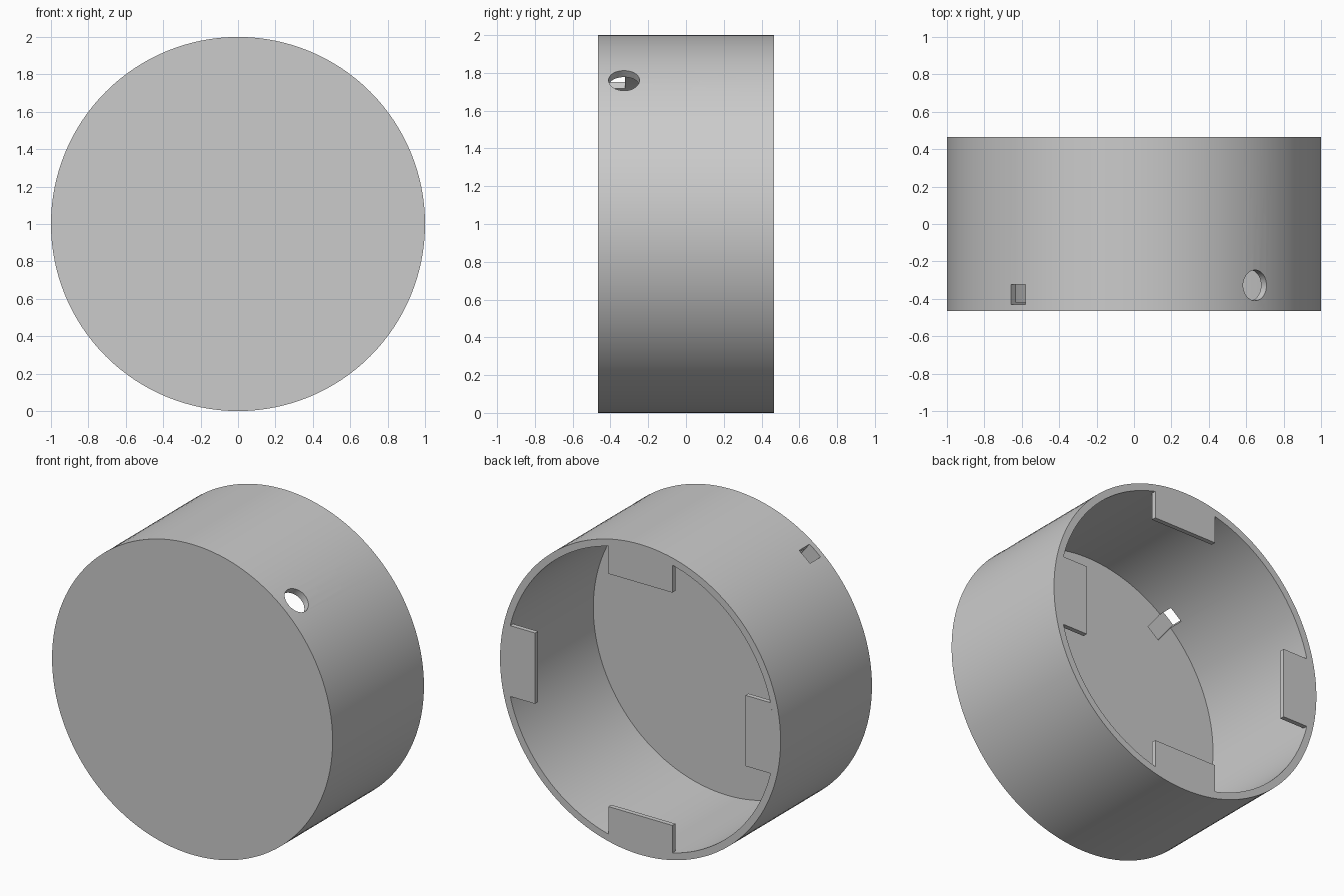
import bpy, bmesh, math
from mathutils import Matrix, Vector

if "Cube" in bpy.data.objects:
    bpy.data.objects.remove(bpy.data.objects["Cube"])

OUTER, INNER = 1.0, 0.955
FRONT, FLOOR, BACK = -0.465, -0.42, 0.465
SEGMENTS = 128
CENTRE = Vector((0, 0, 1))

grey = bpy.data.materials.new("plain grey")
grey.use_nodes = True
grey.diffuse_color = (0.6, 0.6, 0.6, 1)
grey.node_tree.nodes["Principled BSDF"].inputs["Base Color"].default_value = (0.6, 0.6, 0.6, 1)


def make_object(name, bm):
    bmesh.ops.recalc_face_normals(bm, faces=bm.faces)
    mesh = bpy.data.meshes.new(name)
    bm.to_mesh(mesh)
    bm.free()
    mesh.materials.append(grey)
    obj = bpy.data.objects.new(name, mesh)
    bpy.context.collection.objects.link(obj)
    return obj


def smooth(obj):
    bpy.ops.object.select_all(action='DESELECT')
    obj.select_set(True)
    bpy.context.view_layer.objects.active = obj
    bpy.ops.object.shade_smooth_by_angle(angle=math.radians(30))


def radial(angle, y):
    """Place local z along a spoke of the drum at the given angle."""
    spoke = Vector((math.cos(angle), 0, math.sin(angle)))
    place = Matrix.Translation(CENTRE + spoke * INNER + Vector((0, y, 0)))
    return place @ Matrix.Rotation(math.pi / 2 - angle, 4, 'Y')


# Drum: open at the back, closed front plate
bm = bmesh.new()


def ring(radius, y):
    step = math.tau / SEGMENTS
    return [bm.verts.new((radius * math.cos(i * step), y, 1 + radius * math.sin(i * step)))
            for i in range(SEGMENTS)]


rings = [ring(OUTER, FRONT), ring(OUTER, BACK), ring(INNER, BACK), ring(INNER, FLOOR)]
for a, b in zip(rings, rings[1:]):
    for i in range(SEGMENTS):
        j = (i + 1) % SEGMENTS
        bm.faces.new((a[i], a[j], b[j], b[i]))
bm.faces.new(rings[0])
bm.faces.new(rings[-1])
drum = make_object("drum", bm)

# Cutters for the round hole and the square slot
bm = bmesh.new()
bmesh.ops.create_cone(bm, cap_ends=True, segments=48, radius1=0.082, radius2=0.082,
                      depth=0.3, matrix=radial(math.radians(49.6), -0.328))
round_cutter = make_object("round_hole_cutter", bm)

bm = bmesh.new()
bmesh.ops.create_cube(bm, size=1, matrix=radial(math.radians(128.3), -0.377)
                      @ Matrix.Diagonal((0.1, 0.107, 0.3, 1)))
square_cutter = make_object("square_slot_cutter", bm)

bpy.context.view_layer.objects.active = drum
for cutter in (round_cutter, square_cutter):
    cutter.hide_render = True
    mod = drum.modifiers.new(cutter.name, 'BOOLEAN')
    mod.operation = 'DIFFERENCE'
    mod.solver = 'EXACT'
    mod.object = cutter
    bpy.ops.object.modifier_apply(modifier=mod.name)
    bpy.data.objects.remove(cutter)
smooth(drum)

# Four thin tabs flush with the back rim, straight inside and curved outside
HALF_WIDTH, TAB_INNER, TAB_DEPTH = 0.228, 0.75, 0.03
spread = math.asin(HALF_WIDTH / INNER)
for n, side in enumerate(("left", "top", "right", "bottom")):
    bm = bmesh.new()
    outline = [(TAB_INNER, HALF_WIDTH), (TAB_INNER, -HALF_WIDTH)]
    for k in range(13):
        t = spread * (k / 6 - 1)
        outline.append((INNER * math.cos(t), INNER * math.sin(t)))
    face = bm.faces.new([bm.verts.new((x, BACK, z)) for x, z in outline])
    extruded = bmesh.ops.extrude_face_region(bm, geom=[face], use_keep_orig=True)
    moved = [v for v in extruded["geom"] if isinstance(v, bmesh.types.BMVert)]
    bmesh.ops.translate(bm, verts=moved, vec=(0, -TAB_DEPTH, 0))
    turn = Matrix.Translation(CENTRE) @ Matrix.Rotation(-n * math.pi / 2, 4, 'Y')
    bm.transform(turn)
    smooth(make_object(side + "_tab", bm))
